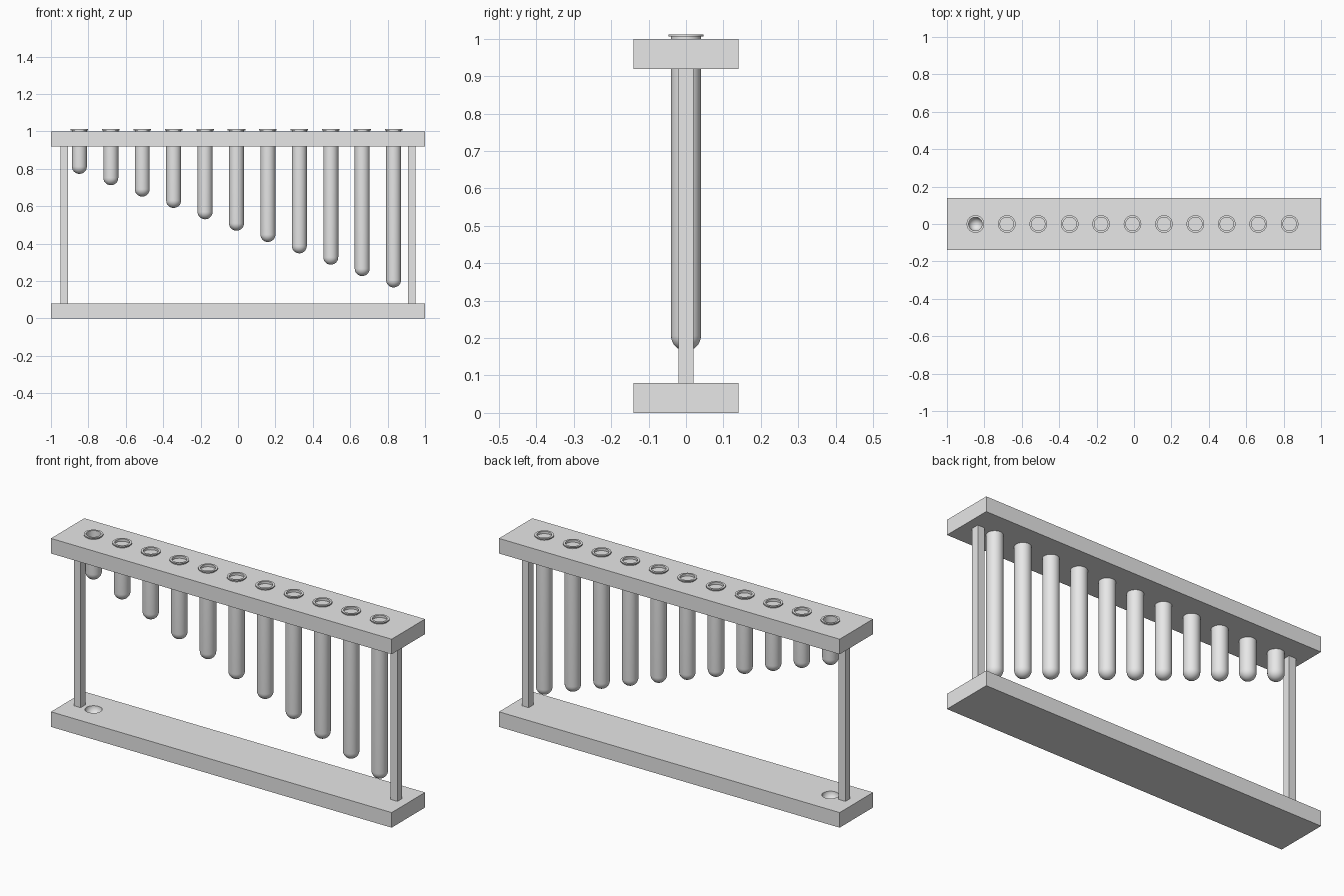
import bpy, bmesh, math
from mathutils import Matrix

if "Cube" in bpy.data.objects:
    bpy.data.objects.remove(bpy.data.objects["Cube"], do_unlink=True)

grey = bpy.data.materials.new("light_grey")
grey.use_nodes = True
grey.diffuse_color = (0.8, 0.8, 0.8, 1)
grey.node_tree.nodes["Principled BSDF"].inputs["Base Color"].default_value = (0.8, 0.8, 0.8, 1)

TUBES = 11
FIRST_X, SPACING = -0.848, 0.168
FIRST_BOTTOM, DROP = 0.773, 0.0607
OUTER, INNER, LIP = 0.04, 0.036, 0.047
PLATE = 0.08


def finish(name, bm, smooth=False):
    mesh = bpy.data.meshes.new(name)
    bm.to_mesh(mesh)
    bm.free()
    mesh.materials.append(grey)
    ob = bpy.data.objects.new(name, mesh)
    bpy.context.collection.objects.link(ob)
    if smooth:
        smooth_object(ob)
    return ob


def select(ob):
    bpy.ops.object.select_all(action="DESELECT")
    ob.select_set(True)
    bpy.context.view_layer.objects.active = ob


def smooth_object(ob):
    select(ob)
    bpy.ops.object.shade_smooth_by_angle(angle=math.radians(35))


def box(name, centre, size):
    bm = bmesh.new()
    bmesh.ops.create_cube(bm, size=1, matrix=Matrix.Translation(centre) @ Matrix.Diagonal((*size, 1)))
    return finish(name, bm)


def cut(ob, cutter):
    mod = ob.modifiers.new("hole", "BOOLEAN")
    mod.operation = "DIFFERENCE"
    mod.solver = "EXACT"
    mod.object = cutter
    select(ob)
    bpy.ops.object.modifier_apply(modifier=mod.name)
    bpy.data.objects.remove(cutter, do_unlink=True)
    smooth_object(ob)


def test_tube(name, x, bottom):
    # Hollow profile: outer round end, flanged lip, inner round end
    arc = [math.pi / 2 * i / 8 for i in range(9)]
    centre = bottom + OUTER
    profile = [(OUTER * math.sin(a), centre - OUTER * math.cos(a)) for a in arc]
    profile += [(OUTER, 1.006), (LIP, 1.006), (LIP, 1.012), (INNER, 1.012)]
    profile += [(INNER * math.sin(a), centre - INNER * math.cos(a)) for a in reversed(arc)]
    bm = bmesh.new()
    verts = [bm.verts.new((r, 0, z)) for r, z in profile]
    edges = [bm.edges.new(pair) for pair in zip(verts, verts[1:])]
    bmesh.ops.spin(bm, geom=verts + edges, cent=(0, 0, 0), axis=(0, 0, 1),
                   angle=math.tau, steps=32)
    bmesh.ops.remove_doubles(bm, verts=bm.verts[:], dist=0.0001)
    bmesh.ops.recalc_face_normals(bm, faces=bm.faces[:])
    ob = finish(name, bm, smooth=True)
    ob.location.x = x
    return ob


# Rack plates and posts
base = box("base_plate", (0, 0, PLATE / 2), (2, 0.28, PLATE))
top = box("top_plate", (0, 0, 1 - PLATE / 2), (2, 0.28, PLATE))
for side, x in (("left", 0.93), ("right", -0.93)):
    box(side + "_post", (x, 0, 0.5), (0.04, 0.04, 0.85))

# Open hole in the top plate under the shortest tube
bm = bmesh.new()
bmesh.ops.create_cone(bm, cap_ends=True, segments=32, radius1=0.038, radius2=0.038, depth=0.3,
                      matrix=Matrix.Translation((FIRST_X, 0, 0.96)))
cut(top, finish("hole_cutter", bm))

# Round dimple in the base plate
bm = bmesh.new()
bmesh.ops.create_uvsphere(bm, u_segments=32, v_segments=17, radius=0.042,
                          matrix=Matrix.Translation((FIRST_X, 0, PLATE)))
cut(base, finish("dimple_cutter", bm))

# Row of tubes, growing longer towards the left
for i in range(TUBES):
    test_tube(f"test_tube_{i + 1}", FIRST_X + i * SPACING, FIRST_BOTTOM - i * DROP)
